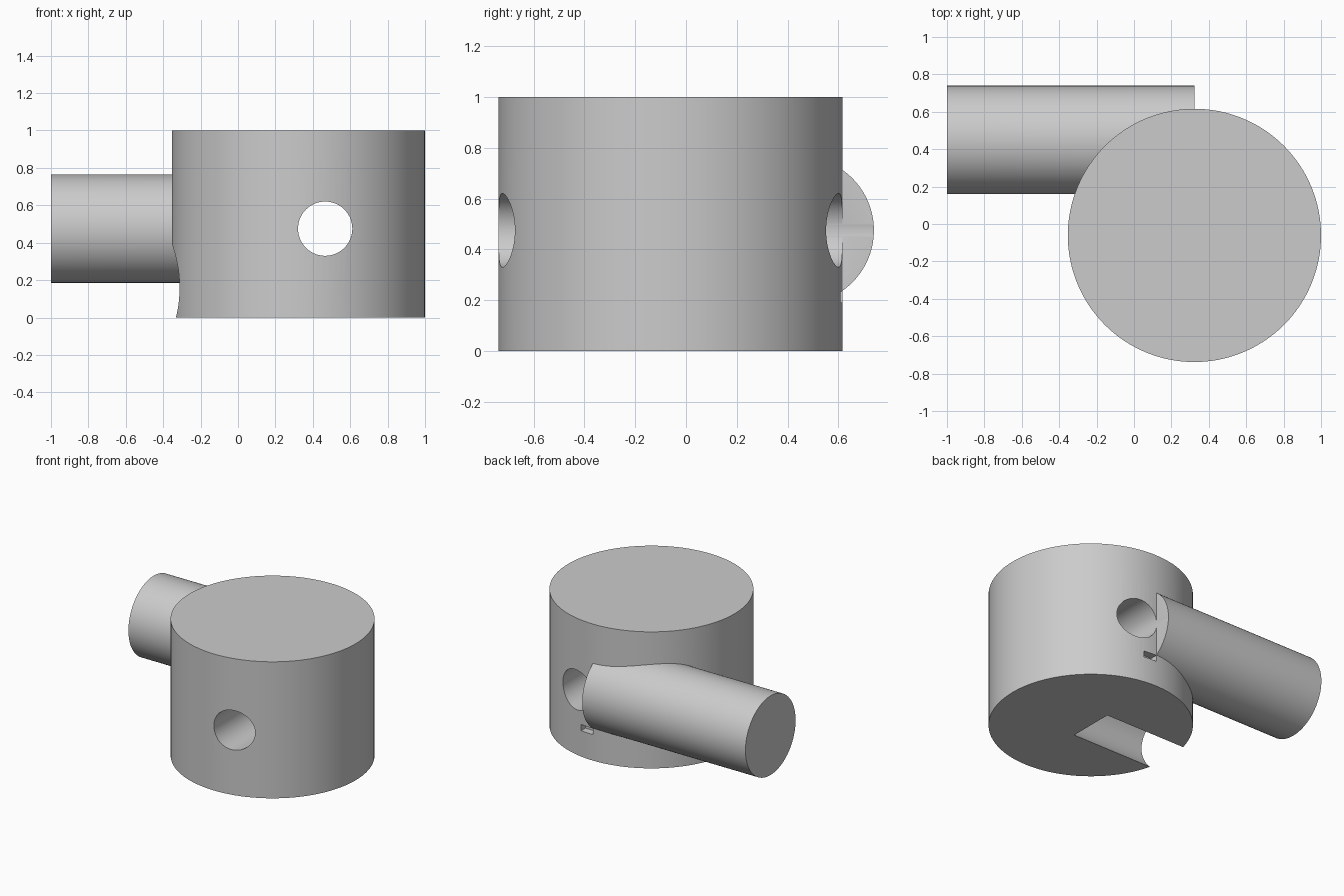
import bpy, math

if "Cube" in bpy.data.objects:
    bpy.data.objects.remove(bpy.data.objects["Cube"])

CX, CY, R = 0.323, -0.061, 0.677


def cylinder(name, radius, length, centre, axis='Z'):
    rot = {'X': (0, math.pi / 2, 0), 'Y': (math.pi / 2, 0, 0), 'Z': (0, 0, 0)}[axis]
    bpy.ops.mesh.primitive_cylinder_add(vertices=128, radius=radius, depth=length,
                                        location=centre, rotation=rot)
    obj = bpy.context.object
    obj.name = name
    return obj


def box(name, lo, hi):
    bpy.ops.mesh.primitive_cube_add(size=1, location=[(a + b) / 2 for a, b in zip(lo, hi)])
    obj = bpy.context.object
    obj.name = name
    obj.scale = [b - a for a, b in zip(lo, hi)]
    return obj


def combine(target, tool, operation):
    mod = target.modifiers.new(tool.name, 'BOOLEAN')
    mod.operation = operation
    mod.solver = 'EXACT'
    mod.object = tool
    bpy.context.view_layer.objects.active = target
    bpy.ops.object.modifier_apply(modifier=mod.name)
    bpy.data.objects.remove(tool, do_unlink=True)


# Upright drum
body = cylinder("drum_with_side_shaft", R, 1.0, (CX, CY, 0.5))

# Side shaft ending flat at the drum's middle
combine(body, cylinder("side_shaft", 0.29, 1 + CX, ((CX - 1) / 2, 0.45, 0.475), 'X'), 'UNION')

# Cross hole from front to back
combine(body, cylinder("cross_hole", 0.145, 3, (0.466, 0, 0.475), 'Y'), 'DIFFERENCE')

# Round channel open at the underside and left wall, stopping at the middle
combine(body, cylinder("bottom_channel", 0.234, 1.0, (CX - 0.5, CY, 0.16), 'X'), 'DIFFERENCE')

# Small pocket under the shaft end at the back
combine(body, box("small_pocket", (CX, 0.56, 0.19), (CX + 0.1, 0.7, 0.235)), 'DIFFERENCE')

# Smooth round walls, crisp rims
bpy.ops.object.select_all(action='DESELECT')
body.select_set(True)
bpy.context.view_layer.objects.active = body
bpy.ops.object.shade_smooth_by_angle(angle=math.radians(30))
